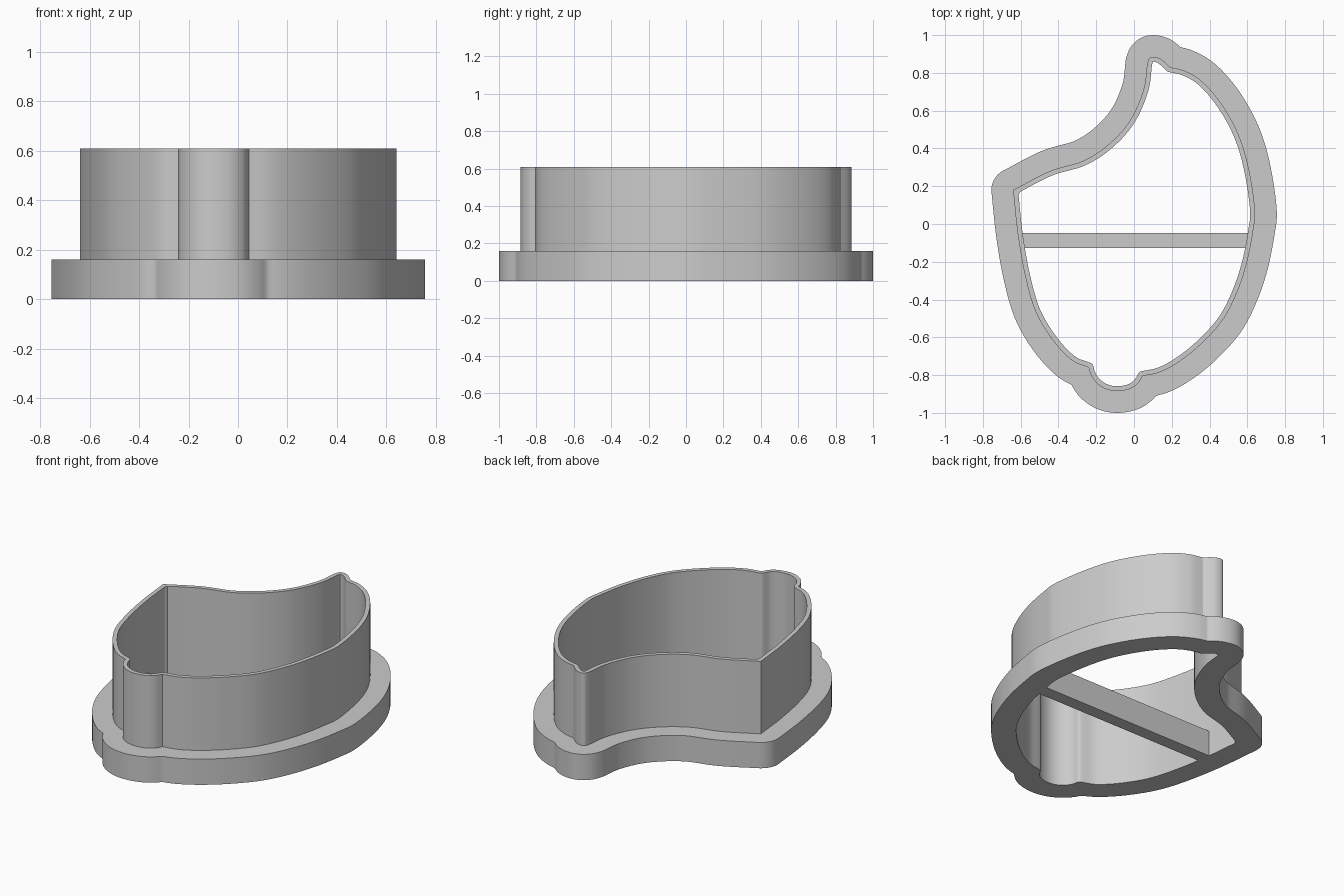
import bpy
import bmesh
import math
from mathutils import Vector
from mathutils.geometry import intersect_point_line

if "Cube" in bpy.data.objects:
    bpy.data.objects.remove(bpy.data.objects["Cube"], do_unlink=True)

BASE_HEIGHT = 0.16
TOTAL_HEIGHT = 0.61
FLANGE_WIDTH = 0.115
WALL_THICKNESS = 0.026

# One grey plastic for everything
grey = bpy.data.materials.new("light grey plastic")
grey.use_nodes = True
colour = (0.6, 0.6, 0.6, 1)
grey.diffuse_color = colour
grey.node_tree.nodes["Principled BSDF"].inputs["Base Color"].default_value = colour

# Outer face of the wall, clockwise, as smooth runs that meet at corners
right_side = [(.19, .83), (.27, .81), (.36, .755), (.46, .64), (.55, .48), (.605, .305),
              (.64, .08), (.63, -.04), (.595, -.215), (.54, -.375), (.465, -.515),
              (.345, -.645), (.23, -.735), (.135, -.785), (.045, -.805)]
bottom_bump = [(.045, -.805), (.02, -.845), (-.025, -.874), (-.09, -.885), (-.15, -.873),
               (-.2, -.84), (-.23, -.795), (-.24, -.76)]
left_side = [(-.24, -.76), (-.33, -.72), (-.43, -.615), (-.52, -.465), (-.575, -.28),
             (-.615, -.055), (-.64, .18)]
hollow_side = [(-.64, .18), (-.445, .28), (-.267, .335), (-.13, .425), (-.02, .55),
               (.05, .71), (.07, .85)]
tip = [(.07, .85), (.08, .875), (.1, .885), (.135, .877), (.165, .855), (.19, .83)]


def smooth_run(points, steps=8):
    """Catmull-Rom curve through the points, without the last one."""
    p = [Vector(q) for q in points]
    p = [2 * p[0] - p[1]] + p + [2 * p[-1] - p[-2]]
    run = []
    for a, b, c, d in zip(p, p[1:], p[2:], p[3:]):
        for i in range(steps):
            t = i / steps
            run.append(b + (c - a) * t / 2 + (a - 2.5 * b + 2 * c - d / 2) * t ** 2
                       + (1.5 * (b - c) + (d - a) / 2) * t ** 3)
    return run


def distance(point, a, b):
    t = intersect_point_line(point, a, b)[1]
    return (point - a.lerp(b, min(max(t, 0), 1))).length


def offset(loop, width):
    """Parallel loop, outward if width is positive, rounded at outer corners."""
    n = len(loop)
    edges = [(loop[i], loop[(i + 1) % n]) for i in range(n)]
    side = [Vector((a.y - b.y, b.x - a.x)).normalized() for a, b in edges]
    result = []
    for i, p in enumerate(loop):
        before, after = side[i - 1], side[i]
        turn = math.atan2(before.x * after.y - before.y * after.x, before.dot(after))
        if abs(turn) < 0.2:
            middle = (before + after).normalized()
            moved = [p + middle * width / middle.dot(after)]
        else:
            start = math.atan2(before.y, before.x)
            angles = [start + turn * k / 8 for k in range(9)]
            moved = [p + width * Vector((math.cos(a), math.sin(a))) for a in angles]
        # Drop points that would cross another stretch of the outline
        result += [q for q in moved
                   if min(distance(q, a, b) for a, b in edges) > abs(width) - 0.001]
    return result


def ring(name, outer, inner, bottom, top):
    """Flat-capped solid between two loops."""
    curve = bpy.data.curves.new(name, 'CURVE')
    curve.dimensions = '2D'
    curve.fill_mode = 'BOTH'
    curve.extrude = (top - bottom) / 2
    for loop in (outer, inner):
        spline = curve.splines.new('POLY')
        spline.points.add(len(loop) - 1)
        for point, p in zip(spline.points, loop):
            point.co = (p.x, p.y, 0, 1)
        spline.use_cyclic_u = True
    helper = bpy.data.objects.new(name + " outline", curve)
    bpy.context.collection.objects.link(helper)
    bpy.context.view_layer.update()
    evaluated = helper.evaluated_get(bpy.context.evaluated_depsgraph_get())
    mesh = bpy.data.meshes.new_from_object(evaluated)
    bpy.data.objects.remove(helper, do_unlink=True)

    bm = bmesh.new()
    bm.from_mesh(mesh)
    bmesh.ops.remove_doubles(bm, verts=bm.verts, dist=0.0002)
    bmesh.ops.recalc_face_normals(bm, faces=bm.faces)
    bmesh.ops.translate(bm, verts=bm.verts, vec=(0, 0, (top + bottom) / 2))
    bm.to_mesh(mesh)
    bm.free()
    finish(name, mesh)


def finish(name, mesh):
    mesh.name = name
    mesh.materials.clear()
    mesh.materials.append(grey)
    obj = bpy.data.objects.new(name, mesh)
    bpy.context.collection.objects.link(obj)
    bpy.ops.object.select_all(action='DESELECT')
    obj.select_set(True)
    bpy.context.view_layer.objects.active = obj
    bpy.ops.object.shade_smooth_by_angle()


wall_outer = []
for section in (right_side, bottom_bump, left_side, hollow_side, tip):
    wall_outer += smooth_run(section)
wall_inner = offset(wall_outer, -WALL_THICKNESS)
flange_outer = offset(wall_outer, FLANGE_WIDTH)

# Wide base flange and the thin cutting wall above it
ring("base_flange", flange_outer, wall_inner, 0, BASE_HEIGHT)
ring("cutting_wall", wall_outer, wall_inner, BASE_HEIGHT, TOTAL_HEIGHT)

# Cross bar bracing the base
bm = bmesh.new()
bmesh.ops.create_cube(bm, size=1)
bmesh.ops.scale(bm, verts=bm.verts, vec=(1.21, 0.08, BASE_HEIGHT))
bmesh.ops.translate(bm, verts=bm.verts, vec=(0.005, -0.087, BASE_HEIGHT / 2))
bar = bpy.data.meshes.new("cross_bar")
bm.to_mesh(bar)
bm.free()
finish("cross_bar", bar)
